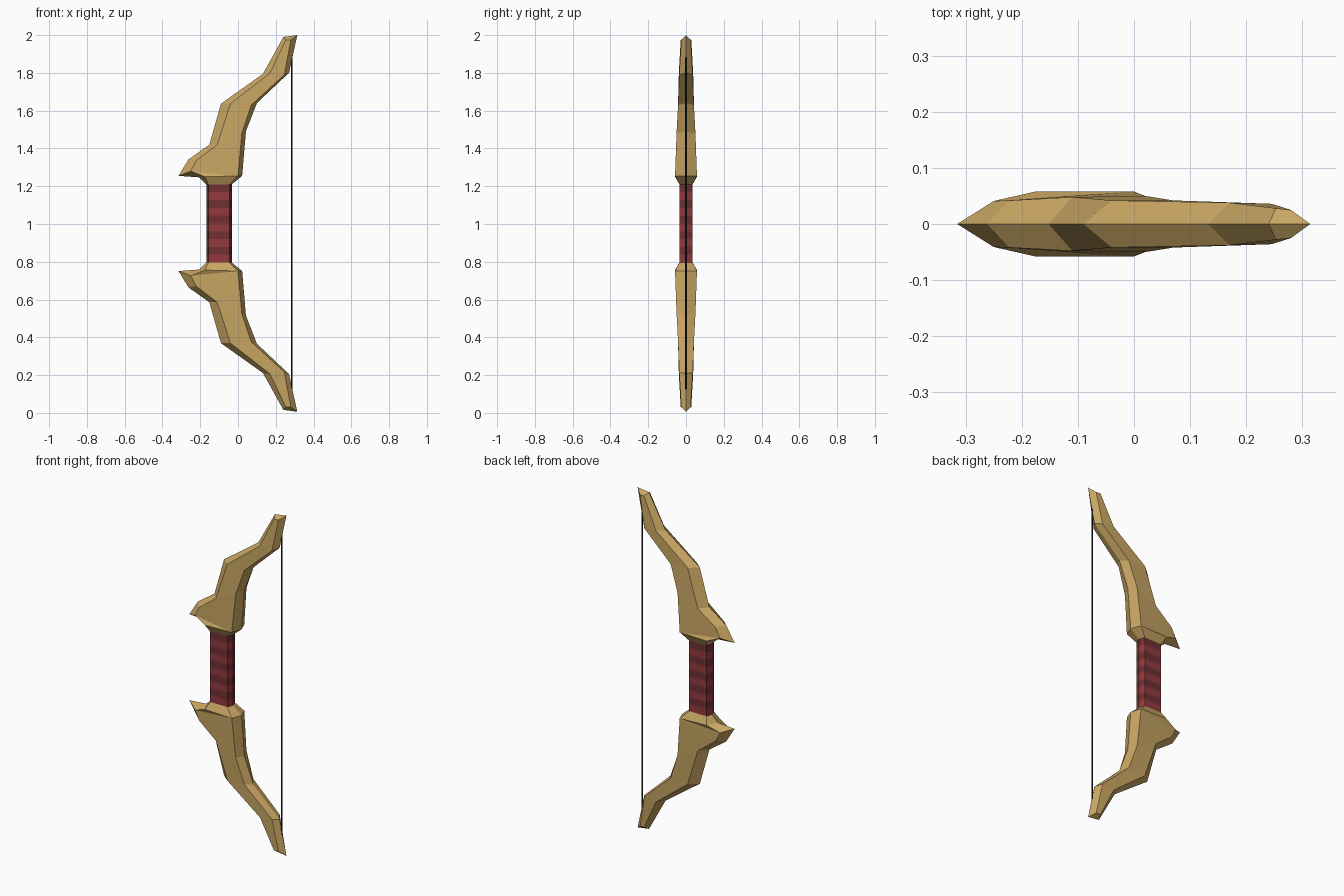
import bpy, bmesh, math

if "Cube" in bpy.data.objects:
    bpy.data.objects.remove(bpy.data.objects["Cube"])

MID = 1.003          # height of the mirror plane between the limbs
GRIP_TOP = 1.21


def material(name, rgb):
    m = bpy.data.materials.new(name)
    m.diffuse_color = (*rgb, 1)
    m.use_nodes = True
    m.node_tree.nodes["Principled BSDF"].inputs["Base Color"].default_value = m.diffuse_color
    return m


gold = material("gold", (0.58, 0.38, 0.125))
red = material("red wrap", (0.29, 0.042, 0.048))
dark_red = material("dark red wrap", (0.16, 0.030, 0.033))
black = material("string black", (0.01, 0.01, 0.012))


def finish(bm, name, mats):
    bmesh.ops.recalc_face_normals(bm, faces=bm.faces)
    me = bpy.data.meshes.new(name)
    bm.to_mesh(me)
    bm.free()
    for m in mats:
        me.materials.append(m)
    ob = bpy.data.objects.new(name, me)
    bpy.context.collection.objects.link(ob)
    return ob


# Limb sections: outer edge (x, z), raised left (x, y, z),
# raised right (x, y, z), inner edge (x, z)
heel_r, heel_edge = (0.0, 0.058, 1.255), (0.022, 1.255)
SECTIONS = [
    ((-0.168, 1.21), (-0.157, 0.035, 1.21), (-0.045, 0.035, 1.21), (-0.033, 1.21)),
    ((-0.205, 1.247), (-0.175, 0.058, 1.25), heel_r, heel_edge),
    ((-0.315, 1.255), (-0.25, 0.041, 1.28), heel_r, heel_edge),
    ((-0.262, 1.342), (-0.222, 0.042, 1.335), heel_r, heel_edge),
    ((-0.152, 1.42), (-0.11, 0.048, 1.42), (0.02, 0.050, 1.48), (0.042, 1.49)),
    ((-0.09, 1.637), (-0.04, 0.042, 1.637), (0.07, 0.042, 1.63), (0.10, 1.64)),
    ((0.132, 1.795), (0.17, 0.038, 1.80), (0.245, 0.036, 1.79), (0.27, 1.80)),
    ((0.24, 1.99), (0.253, 0.028, 1.975), (0.28, 0.025, 1.975), (0.314, 2.0)),
]


def limb(name, flip):
    bm = bmesh.new()
    cache = {}

    def vert(p):
        p = (p[0], p[1], 2 * MID - p[2] if flip else p[2])
        if p not in cache:
            cache[p] = bm.verts.new(p)
        return cache[p]

    def face(points):
        vs = list(dict.fromkeys(vert(p) for p in points))
        if len(vs) > 2:
            bm.faces.new(vs)

    for side in (-1, 1):
        rows = [[(a[0], 0.0, a[1]), (b[0], side * b[1], b[2]),
                 (c[0], side * c[1], c[2]), (d[0], 0.0, d[1])]
                for a, b, c, d in SECTIONS]
        for lo, hi in zip(rows, rows[1:]):
            for i in range(3):
                face((lo[i], lo[i + 1], hi[i + 1], hi[i]))
        # end caps
        face(rows[0])
        face(rows[-1])
    return finish(bm, name, [gold])


limb("upper_limb", False)
limb("lower_limb", True)

# Six-sided grip with alternating wrap bands
bm = bmesh.new()
BANDS = 10
bottom = 2 * MID - GRIP_TOP
outline = [(-0.168, 0), (-0.157, -0.035), (-0.045, -0.035),
           (-0.033, 0), (-0.045, 0.035), (-0.157, 0.035)]
rings = [[bm.verts.new((x, y, bottom + (GRIP_TOP - bottom) * k / BANDS))
          for x, y in outline] for k in range(BANDS + 1)]
for k in range(BANDS):
    for i in range(6):
        j = (i + 1) % 6
        f = bm.faces.new((rings[k][i], rings[k][j], rings[k + 1][j], rings[k + 1][i]))
        f.material_index = k % 2
finish(bm, "grip", [red, dark_red])

# Bowstring
bpy.ops.mesh.primitive_cylinder_add(vertices=6, radius=0.004, depth=1.76,
                                    location=(0.285, 0, MID))
string = bpy.context.object
string.name = "bowstring"
string.data.materials.append(black)
